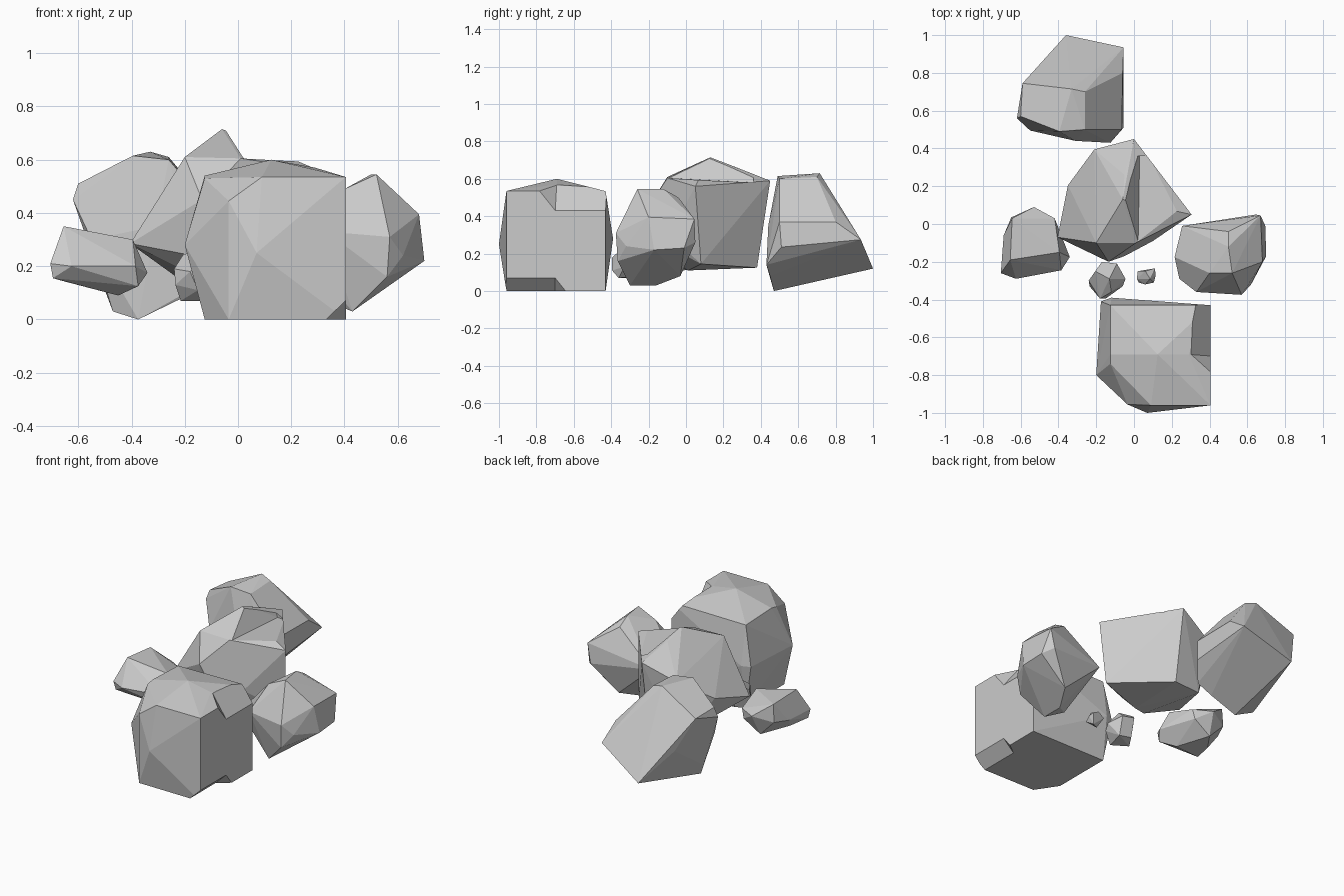
import bpy, bmesh


def rock(name, points):
    """Flat-faced boulder: the convex hull of its corner points."""
    bm = bmesh.new()
    for p in points:
        bm.verts.new(p)
    bmesh.ops.convex_hull(bm, input=bm.verts[:])
    loose = [v for v in bm.verts if not v.link_faces]
    bmesh.ops.delete(bm, geom=loose, context='VERTS')
    bmesh.ops.dissolve_limit(bm, angle_limit=0.05, verts=bm.verts[:], edges=bm.edges[:])
    bmesh.ops.recalc_face_normals(bm, faces=bm.faces[:])
    me = bpy.data.meshes.new(name)
    bm.to_mesh(me)
    bm.free()
    ob = bpy.data.objects.new(name, me)
    bpy.context.collection.objects.link(ob)
    return ob


def chip(target, points):
    """Break a wedge out of a boulder."""
    cutter = rock("chip_cutter", points)
    cutter.hide_render = True
    mod = target.modifiers.new("chip", 'BOOLEAN')
    mod.operation, mod.solver, mod.object = 'DIFFERENCE', 'EXACT', cutter
    bpy.context.view_layer.objects.active = target
    bpy.ops.object.modifier_apply(modifier=mod.name)
    bpy.data.objects.remove(cutter)


# Large blocky boulder at the front, with two chipped corners
front = rock("front_boulder", [
    (-.125, -.43, .53), (-.125, -.74, .53), (.09, -.96, .535), (.405, -.96, .535),
    (.405, -.43, .535), (.125, -.69, .60), (-.125, -.69, .54), (.29, -.69, .57),
    (.07, -1.0, .25), (-.035, -.955, .445), (-.035, -.955, 0), (.405, -.96, 0),
    (.405, -.43, 0), (-.125, -.43, 0), (-.125, -.82, 0), (-.2, -.80, .28),
    (-.17, -.61, .3), (-.175, -.41, .28), (-.12, -.39, .28)])
chip(front, [(.285, -.69, .59), (.285, -.40, .59), (.42, -.70, .41), (.42, -.40, .41),
             (.42, -.82, .56), (.42, -.82, .62), (.42, -.40, .62), (.285, -.40, .62),
             (.285, -.69, .62)])
chip(front, [(.42, -1.02, .085), (.315, -1.02, -.015), (.42, -.70, .085),
             (.315, -.70, -.015), (.42, -1.02, -.015), (.42, -.62, -.015)])

# Tall peaked boulder in the middle, its peak broken off on the right
middle = rock("middle_boulder", [
    (-.405, -.07, .285), (-.35, .205, .36), (-.21, .395, .5), (-.19, .36, .13),
    (-.2, -.1, .61), (-.06, .13, .715), (-.05, .26, .665), (0, .45, .59),
    (.155, .06, .615), (.305, .05, .56), (-.135, -.2, .45), (.01, -.1, .605),
    (-.17, -.14, .24), (-.05, -.17, .28), (.1, -.09, .3), (-.1, -.03, .13),
    (.0, .01, .11), (.28, .08, .145), (0, .38, .125)])
chip(middle, [(-.055, .14, .725), (.02, -.2, .61), (.03, .36, .58), (.4, -.2, .615),
              (.4, .36, .575), (.4, -.2, .8), (.4, .36, .8), (-.05, .36, .8),
              (-.05, -.2, .8)])

# Rounded boulder on the right
rock("right_boulder", [
    (.52, -.26, .545), (.5, -.12, .545), (.5, -.04, .5), (.4, -.26, .49),
    (.68, -.2, .395), (.67, .045, .385), (.7, -.17, .22), (.695, -.01, .23),
    (.62, -.32, .24), (.57, -.375, .31), (.56, -.365, .16), (.33, -.36, .33),
    (.24, -.29, .25), (.215, -.175, .3), (.255, -.01, .3), (.43, -.3, .03),
    (.43, -.16, .03), (.5, -.03, .08), (.33, -.24, .07), (.645, .05, .26)])

# Sloping boulder at the back
rock("back_boulder", [
    (-.33, .715, .63), (-.26, .7, .61), (-.395, .49, .615), (-.26, .5, .6),
    (-.6, .57, .51), (-.59, .745, .5), (-.62, .56, .45), (-.55, .495, .3),
    (-.5, .55, .11), (-.47, .52, .03), (-.375, .47, 0), (-.21, .45, .08),
    (-.36, 1.0, .12), (-.055, .935, .275), (-.06, .8, .37), (-.065, .5, .37),
    (-.055, .51, .235), (-.125, .43, .14), (-.31, .44, .35), (-.5, .83, .3)])

# Low boulder on the left
rock("left_boulder", [
    (-.705, -.26, .21), (-.695, -.25, .155), (-.655, -.19, .35), (-.645, .03, .335),
    (-.59, -.22, .29), (-.625, -.29, .2), (-.385, -.245, .2), (-.34, -.175, .175),
    (-.395, -.15, .3), (-.42, .03, .25), (-.435, .035, .19), (-.53, .09, .25),
    (-.55, .03, .117), (-.65, .035, .22), (-.69, -.06, .21), (-.45, -.15, .09),
    (-.375, -.22, .125), (-.66, -.12, .145)])

# Two small stones in the gap
rock("small_stone", [
    (-.24, -.30, .19), (-.205, -.25, .245), (-.17, -.20, .20), (-.09, -.21, .19),
    (-.045, -.29, .16), (-.06, -.33, .13), (-.13, -.29, .26), (-.12, -.36, .21),
    (-.235, -.33, .13), (-.215, -.30, .07), (-.18, -.395, .18), (-.15, -.395, .11),
    (-.12, -.36, .07), (-.10, -.25, .08), (-.18, -.24, .09)])
rock("pebble", [
    (.015, -.29, .14), (.02, -.25, .15), (.06, -.25, .18), (.11, -.235, .15),
    (.115, -.27, .14), (.105, -.31, .12), (.06, -.32, .14), (.025, -.31, .12),
    (.05, -.28, .09), (.09, -.26, .09), (.085, -.29, .18)])
